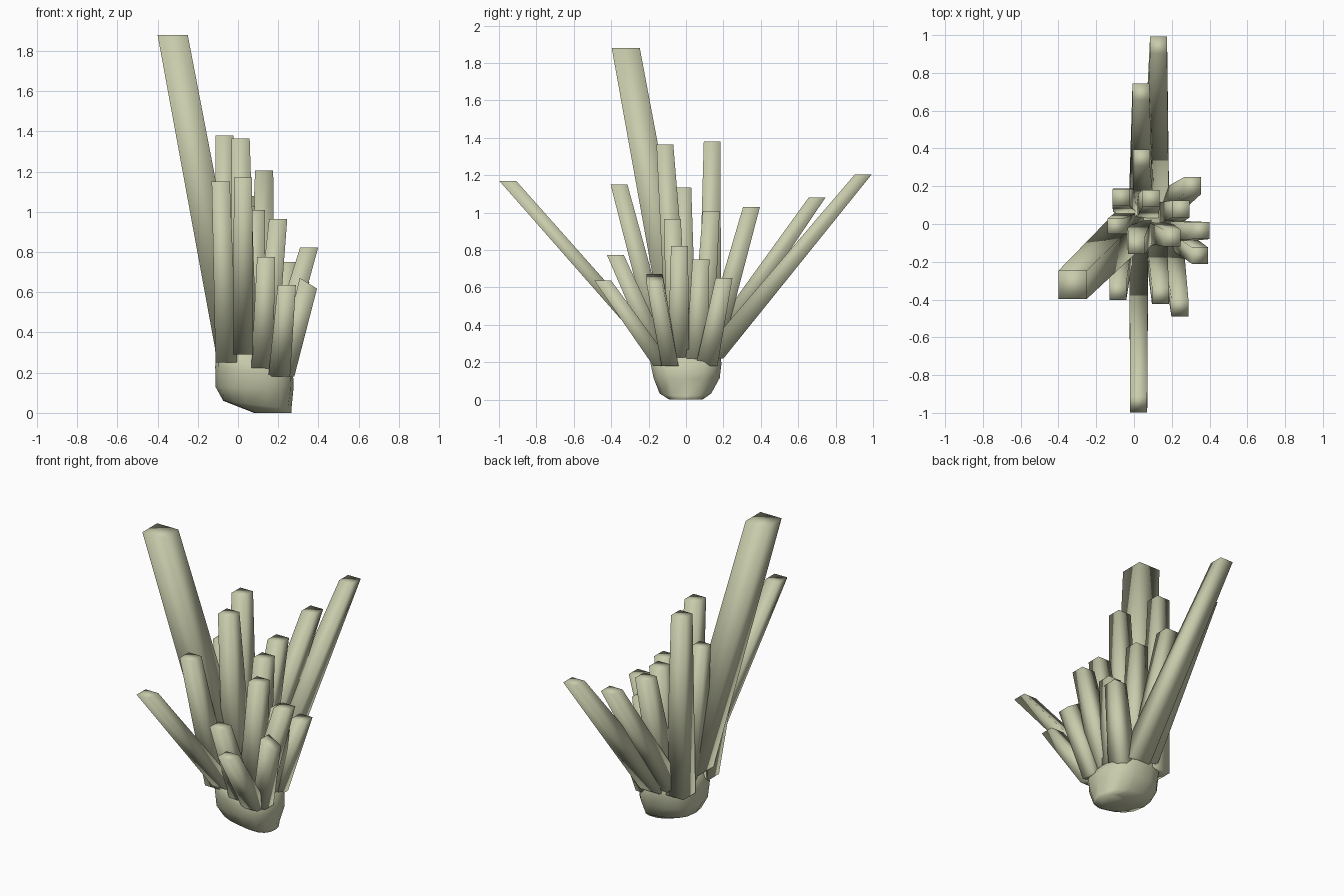
import bpy, bmesh, math, random

if "Cube" in bpy.data.objects:
    bpy.data.objects.remove(bpy.data.objects["Cube"])

random.seed(4)

mat = bpy.data.materials.new("pale_olive")
mat.diffuse_color = (0.58, 0.60, 0.41, 1)
mat.use_nodes = True
mat.node_tree.nodes["Principled BSDF"].inputs["Base Color"].default_value = mat.diffuse_color


def finish(name, bm):
    bmesh.ops.recalc_face_normals(bm, faces=bm.faces)
    for f in bm.faces:
        f.smooth = True
    mesh = bpy.data.meshes.new(name)
    bm.to_mesh(mesh)
    bm.free()
    mesh.materials.append(mat)
    obj = bpy.data.objects.new(name, mesh)
    bpy.context.collection.objects.link(obj)
    return obj


def loft(bm, rings):
    """Skin a stack of equal-length point rings and cap both ends."""
    rows = [[bm.verts.new(p) for p in r] for r in rings]
    n = len(rows[0])
    for a, b in zip(rows, rows[1:]):
        for i in range(n):
            j = (i + 1) % n
            bm.faces.new((a[i], a[j], b[j], b[i]))
    bm.faces.new(rows[0][::-1])
    bm.faces.new(rows[-1])


def square(c, h, slope=0):
    """Level square ring; slope tips it down towards +x."""
    return [(c[0] + sx * h, c[1] + sy * h, c[2] - slope * sx * h)
            for sx, sy in ((-1, -1), (1, -1), (1, 1), (-1, 1))]


def spine(name, tip, base, h_tip=0.045, h_base=0.058, slope=0):
    bm = bmesh.new()
    loft(bm, [square(base, h_base), square(tip, h_tip, slope)])
    finish(name, bm)


# Rounded lump the spines grow from: z, x min, x max, y radius, tilt
def lump_ring(z, x0, x1, ry, tilt, jitter, n=14):
    cx, rx = (x0 + x1) / 2, (x1 - x0) / 2
    pts = []
    for i in range(n):
        a = 2 * math.pi * i / n
        c, s = math.cos(a), math.sin(a)
        k = 1 - random.random() * jitter
        x = cx + rx * k * math.copysign(abs(c) ** 0.8, c)
        y = ry * k * math.copysign(abs(s) ** 0.8, s)
        pts.append((x, y, z - tilt * (x - cx)))
    return pts


bm = bmesh.new()
loft(bm, [lump_ring(*r) for r in (
    (0.00, 0.08, 0.265, 0.09, 0.0, 0.0),
    (0.04, -0.08, 0.268, 0.145, 0.12, 0.06),
    (0.12, -0.115, 0.28, 0.185, 0.05, 0.05),
    (0.20, -0.117, 0.28, 0.195, 0.15, 0.03),
    (0.28, -0.112, 0.25, 0.185, 0.35, 0.03),
    (0.32, -0.05, 0.17, 0.10, 0.35, 0.0))])
finish("lump", bm)

# Large leaning spine
spine("large_spine", (-0.325, -0.322, 1.88), (-0.032, -0.035, 0.32), 0.075, 0.082)

# Long low spines to the front and back
spine("front_long_spine", (0.025, -0.953, 1.17), (0.025, -0.175, 0.29), 0.045, 0.05)
spine("back_long_spine", (0.13, 0.948, 1.205), (0.115, 0.13, 0.22), 0.045, 0.07)
spine("back_second_spine", (0.037, 0.70, 1.08), (0.04, 0.12, 0.25), 0.045, 0.065)
spine("back_third_spine", (0.04, 0.35, 1.03), (0.05, 0.13, 0.24))

# Tall upright spines
spine("upright_back_left", (-0.068, 0.14, 1.38), (-0.05, 0.125, 0.22), 0.045, 0.062)
spine("upright_centre", (0.013, -0.113, 1.365), (0.03, -0.04, 0.25), 0.045, 0.065)
spine("upright_left", (-0.10, -0.012, 1.135), (-0.045, 0.0, 0.25), 0.04)
spine("upright_back", (0.09, 0.135, 1.01), (0.07, 0.085, 0.22), 0.045, 0.06)
spine("upright_front_left", (-0.086, -0.358, 1.15), (-0.058, -0.12, 0.25), 0.045, 0.054)

# Shorter spines fanning to the right and front
spine("right_inner_spine", (0.20, -0.073, 0.965), (0.13, -0.045, 0.22))
spine("right_outer_spine", (0.354, -0.035, 0.823), (0.17, -0.04, 0.2))
spine("right_middle_spine", (0.25, 0.08, 0.75), (0.18, 0.055, 0.18))
spine("right_back_spine", (0.31, 0.203, 0.65), (0.18, 0.11, 0.18))
spine("front_short_spine", (0.14, -0.378, 0.775), (0.12, -0.13, 0.22), 0.045, 0.054)
spine("front_right_spine", (0.243, -0.445, 0.637), (0.205, -0.12, 0.18), 0.045, 0.054)
spine("tilted_spine", (0.35, -0.168, 0.645), (0.235, -0.085, 0.18), 0.043, 0.045, 0.62)
